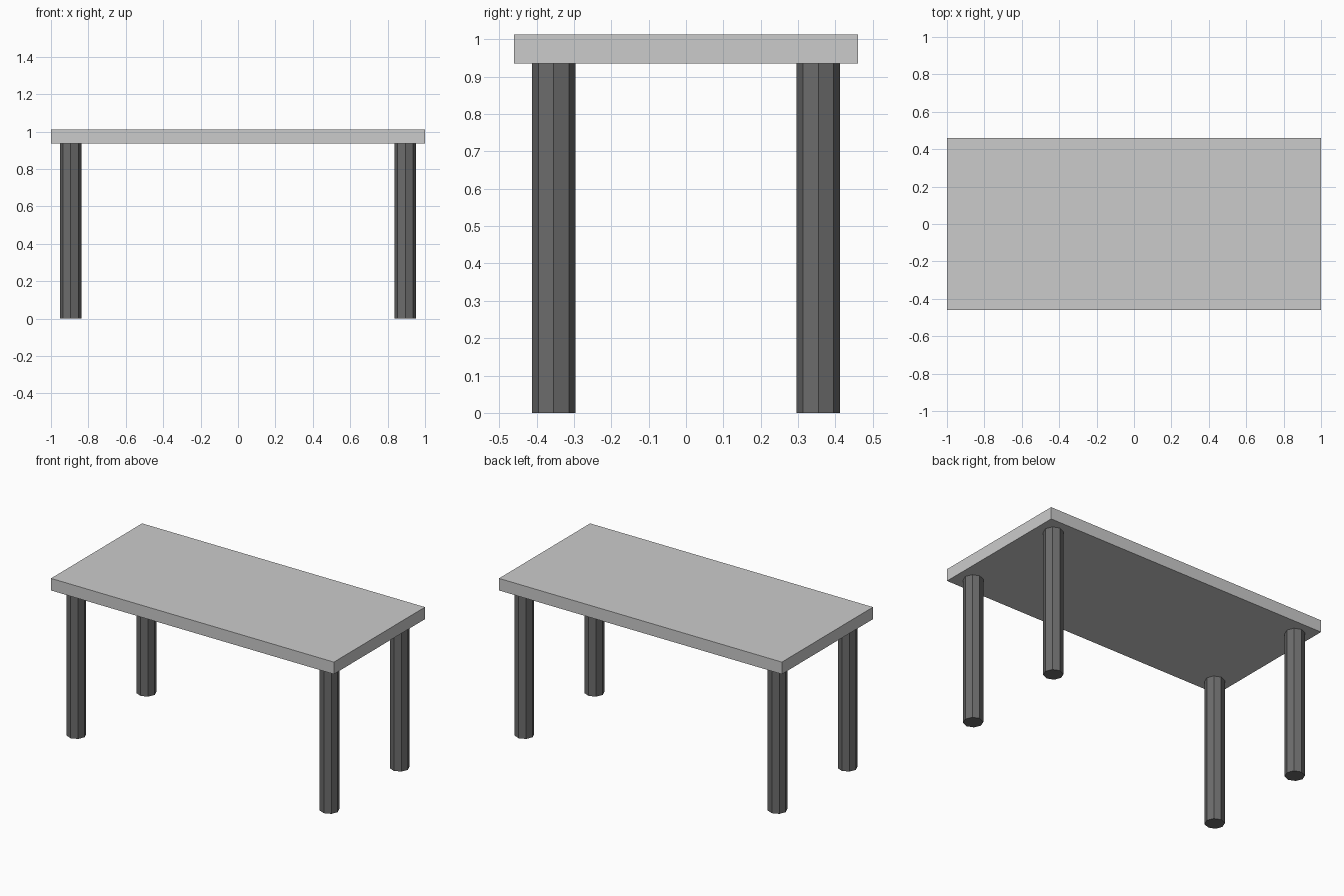
import bpy

if "Cube" in bpy.data.objects:
    bpy.data.objects.remove(bpy.data.objects["Cube"])

TOP_Z, HEIGHT = 0.935, 1.012
LEG_X, LEG_Y, LEG_R = 0.895, 0.354, 0.058


def material(name, grey):
    mat = bpy.data.materials.new(name)
    mat.diffuse_color = (grey, grey, grey, 1)
    mat.use_nodes = True
    mat.node_tree.nodes["Principled BSDF"].inputs["Base Color"].default_value = mat.diffuse_color
    return mat


# Rectangular slab
bpy.ops.mesh.primitive_cube_add(size=1, location=(0, 0, (TOP_Z + HEIGHT) / 2))
top = bpy.context.object
top.name = "table_top"
top.scale = (2, 0.92, HEIGHT - TOP_Z)
bpy.ops.object.transform_apply(location=False, rotation=False, scale=True)

# Four dark octagonal legs, with corners pointing along x and y
dark = material("dark_grey", 0.15)
for y_name, sy in (("front", -1), ("back", 1)):
    for x_name, sx in (("left", -1), ("right", 1)):
        bpy.ops.mesh.primitive_cylinder_add(
            vertices=8, radius=LEG_R, depth=TOP_Z,
            location=(sx * LEG_X, sy * LEG_Y, TOP_Z / 2))
        leg = bpy.context.object
        leg.name = f"{y_name}_{x_name}_leg"
        leg.data.materials.append(dark)
